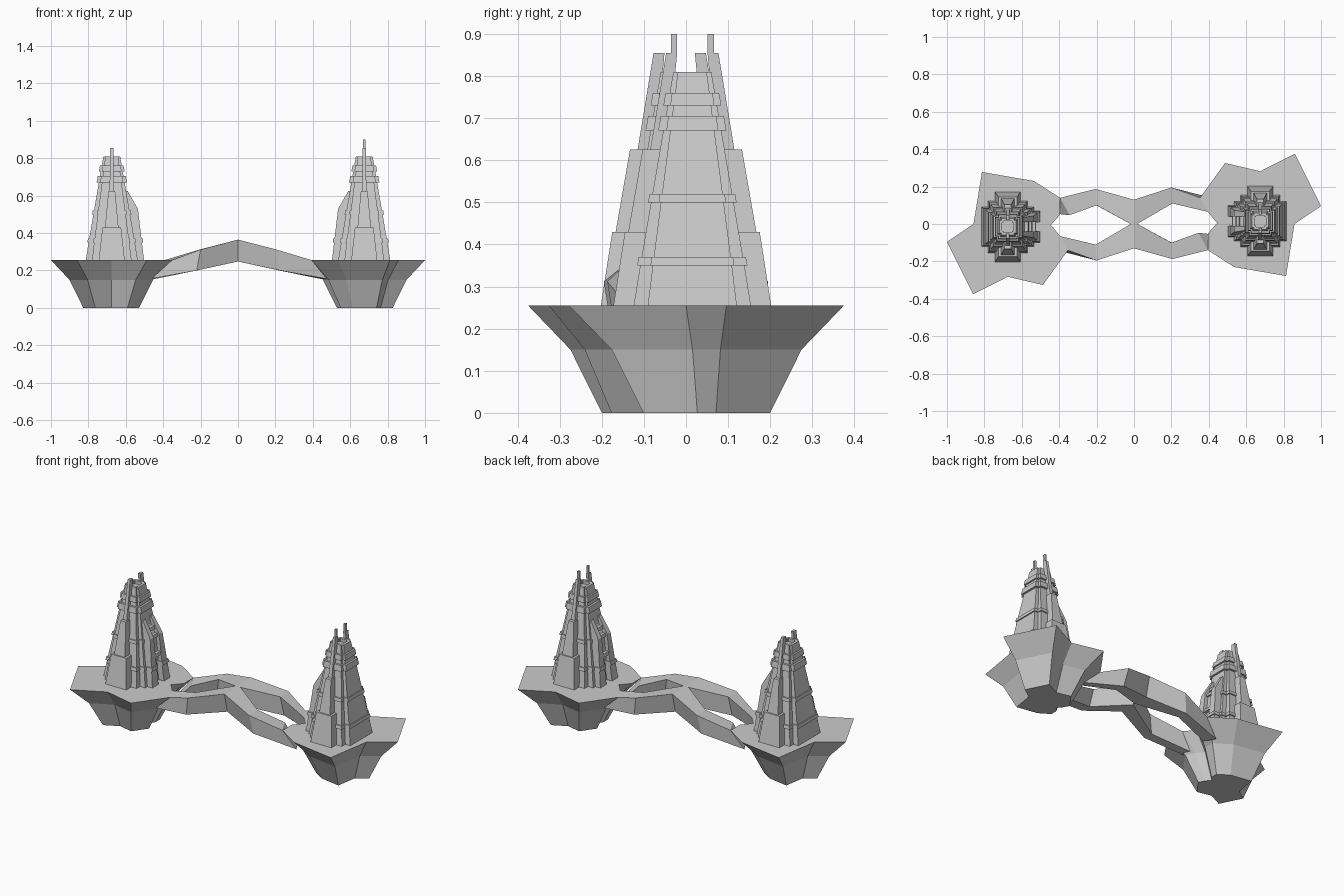
import bpy, bmesh
from mathutils import Matrix, Vector

if "Cube" in bpy.data.objects:
    bpy.data.objects.remove(bpy.data.objects["Cube"])

TURN = Matrix.Rotation(3.14159265, 4, 'Z')


def loft(name, rings, matrix=Matrix()):
    """Skin a stack of equal-length point rings and cap both ends."""
    bm = bmesh.new()
    loops = [[bm.verts.new(matrix @ Vector(p)) for p in ring] for ring in rings]
    n = len(rings[0])
    for a, b in zip(loops, loops[1:]):
        for i in range(n):
            j = (i + 1) % n
            bm.faces.new((a[i], a[j], b[j], b[i]))
    bm.faces.new(loops[0])
    bm.faces.new(loops[-1])
    bmesh.ops.recalc_face_normals(bm, faces=bm.faces)
    mesh = bpy.data.meshes.new(name)
    bm.to_mesh(mesh)
    bm.free()
    obj = bpy.data.objects.new(name, mesh)
    bpy.context.collection.objects.link(obj)
    return obj


def rect(x0, x1, y0, y1, z):
    return [(x0, y0, z), (x1, y0, z), (x1, y1, z), (x0, y1, z)]


def notched(h, z):
    """Square plan with stepped corners."""
    n = h * 0.76
    quarter = [(h, -n), (h, n), (n, n)]
    ring = []
    for k in range(4):
        for x, y in quarter:
            for _ in range(k):
                x, y = -y, x
            ring.append((x, y, z))
    return ring


def platform(side, spin):
    # jagged deck with a tapering rock underside
    deck = [(1, .096), (.86, .375), (.675, .282), (.487, .326), (.353, .14),
            (.395, .065), (.444, .005), (.395, -.05), (.395, -.14),
            (.535, -.23), (.813, -.278), (.858, 0)]
    cx, cy = .68, .05
    rings = [[(cx + (x - cx) * s, cy + (y - cy) * s, z) for x, y in deck]
             for s, z in ((.46, 0), (.69, .15), (1, .255))]
    loft(side + "_platform", rings, spin)


def bridge_arm(side, spin):
    # kinked walkway: outer x,y, inner x,y, top z, bottom z, underside shift in x
    stations = [(.353, .14, .395, .065, .255, .155, .11),
                (.2, .195, .205, .11, .312, .2, .02),
                (0, .13, 0, -.01, .365, .248, 0),
                (-.205, .187, -.2, .1, .312, .2, -.02),
                (-.395, .14, -.345, .047, .255, .155, -.09)]
    rings = []
    for xo, yo, xi, yi, zt, zb, dx in stations:
        o, i = Vector((xo, yo, zt)), Vector((xi, yi, zt))
        drop = Vector((dx, 0, zb - zt))
        rings.append([o, i, i.lerp(o, .12) + drop, o.lerp(i, .2) + drop])
    loft(side + "_bridge_arm", rings, spin)


def tower(side, spin, tall_prongs):
    m = spin @ Matrix.Translation((.675, .015, 0))

    def half(z):
        return .14 - .095 * (z - .255) / .555

    # tapering shaft with raised bands and a sunken roof
    rings = [notched(.14, .25)]
    for z0, z1, out in ((.35, .37, .007), (.50, .52, .007),
                        (.67, .705, .012), (.73, .76, .01)):
        rings += [notched(half(z0), z0), notched(half(z0) + out, z0),
                  notched(half(z1) + out, z1), notched(half(z1), z1)]
    rings += [notched(.045, .81), notched(.03, .81), notched(.03, .79)]
    loft(side + "_tower_shaft", rings, m)

    # stepped buttresses and roof prongs on the two y faces
    for tag, s in (("front", -1), ("back", 1)):
        for i, (z0, z1, w0, w1, y0, y1) in enumerate((
                (.25, .43, .07, .05, .188, .16),
                (.43, .625, .036, .018, .152, .118))):
            loft(f"{side}_{tag}_buttress_{i + 1}",
                 [rect(-w0, w0, s * (half(z0) - .03), s * y0, z0),
                  rect(-w1, w1, s * (half(z1) - .03), s * y1, z1)], m)
        loft(f"{side}_{tag}_prong",
             [rect(-.012, .012, s * .06, s * .104, .6),
              rect(-.008, .008, s * .036, s * .062, .855)], m)
        if tall_prongs:
            loft(f"{side}_{tag}_prong_tip",
                 [rect(-.006, .006, s * .036, s * .051, z) for z in (.85, .9)], m)

        # cheek walls of the gatehouse facing the bridge
        profile = [(-.04, .25), (-.173, .25), (-.14, .53), (-.085, .625), (-.04, .625)]
        loft(f"{side}_{tag}_gate_cheek",
             [[(x, s * (inner + (.085 - .035 * (z - .25) / .375 - inner) * k), z)
               for x, z in profile] for inner in (.026,) for k in (0, 1)], m)
        # band around each cheek
        loft(f"{side}_{tag}_gate_band",
             [rect(-.168, -.04, s * .022, s * .081, .35),
              rect(-.166, -.04, s * .022, s * .079, .37)], m)

    # recessed wall above the doorway
    wall = [(-.04, .38), (-.135, .38), (-.12, .52), (-.07, .605), (-.04, .605)]
    loft(side + "_gate_wall", [[(x, y, z) for x, z in wall] for y in (-.03, .03)], m)
    # sloping ribs and lintel on the gatehouse roof
    for i, (x, z) in enumerate(((-.152, .41), (-.132, .515), (-.112, .555))):
        loft(f"{side}_gate_rib_{i + 1}",
             [rect(x, x + .04, -.03, .03, z), rect(x + .004, x + .04, -.03, .03, z + .018)], m)


for side, spin in (("right", Matrix()), ("left", TURN)):
    platform(side, spin)
    bridge_arm(side, spin)
    tower(side, spin, side == "right")
